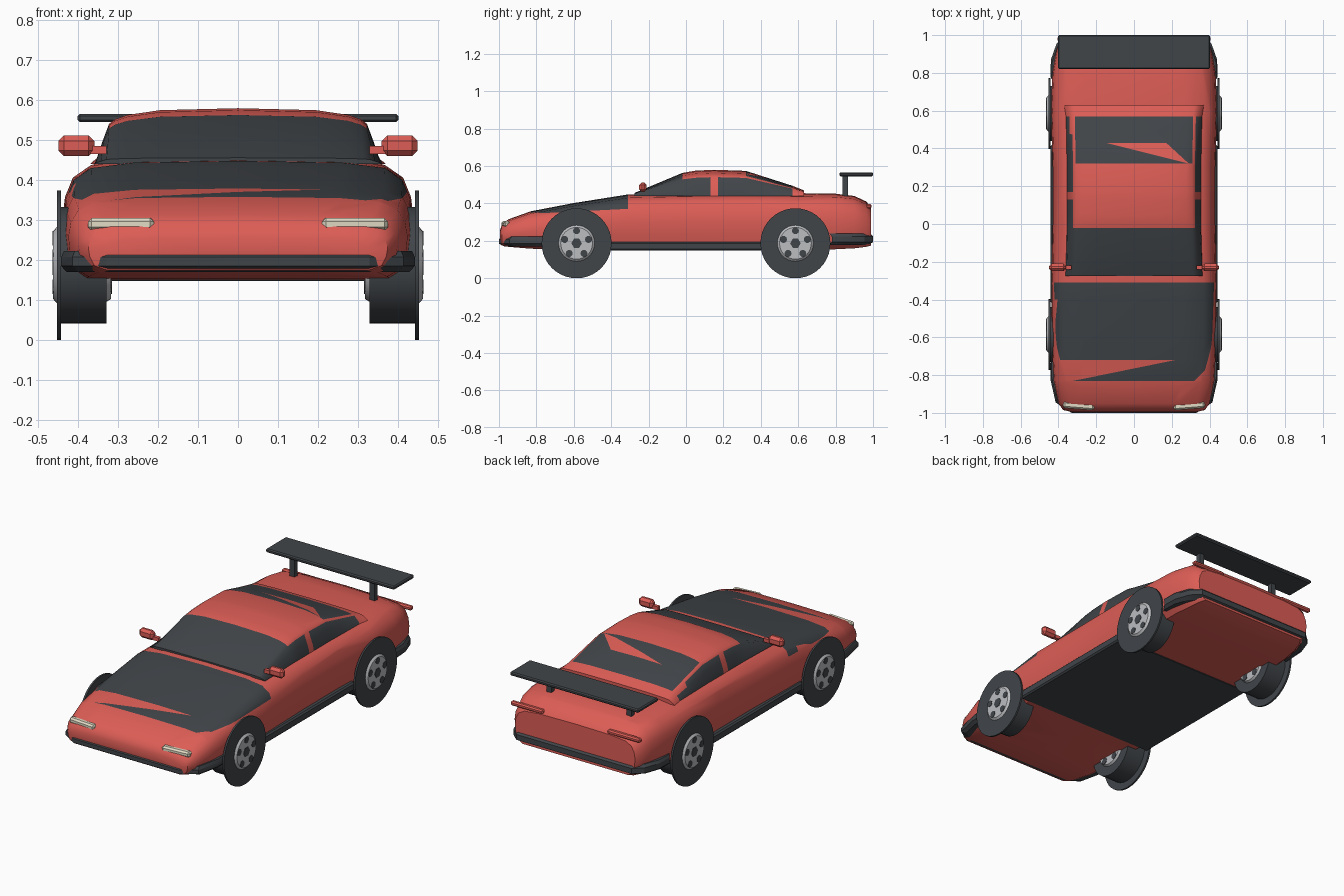
import bpy, bmesh, math
from mathutils import Matrix, Vector

cube = bpy.data.objects.get("Cube")
if cube:
    bpy.data.objects.remove(cube)


def material(name, rgb):
    m = bpy.data.materials.new(name)
    m.use_nodes = True
    m.diffuse_color = (*rgb, 1)
    m.node_tree.nodes["Principled BSDF"].inputs["Base Color"].default_value = (*rgb, 1)
    return m


RED = material("red_paint", (.72, .11, .092))
DARK = material("dark_grey", (.052, .059, .066))
SILVER = material("silver", (.5, .51, .53))
CREAM = material("cream", (.76, .71, .56))


def finish(bm, name, mats, smooth=None):
    bmesh.ops.recalc_face_normals(bm, faces=bm.faces)
    mesh = bpy.data.meshes.new(name)
    bm.to_mesh(mesh)
    bm.free()
    ob = bpy.data.objects.new(name, mesh)
    bpy.context.collection.objects.link(ob)
    for m in mats:
        mesh.materials.append(m)
    if smooth:
        bpy.ops.object.select_all(action='DESELECT')
        ob.select_set(True)
        bpy.context.view_layer.objects.active = ob
        bpy.ops.object.shade_smooth_by_angle(angle=math.radians(smooth))
    return ob


def skin(rings):
    """Join rings of points into a closed tube."""
    bm = bmesh.new()
    loops = [[bm.verts.new(p) for p in ring] for ring in rings]
    n = len(loops[0])
    for a, b in zip(loops, loops[1:]):
        for i in range(n):
            j = (i + 1) % n
            bm.faces.new((a[i], a[j], b[j], b[i]))
    bm.faces.new(loops[0])
    bm.faces.new(loops[-1])
    bmesh.ops.recalc_face_normals(bm, faces=bm.faces)
    return bm


def loft(profile, stations):
    """Symmetric sections along y; each station is y, half width, bottom, top."""
    full = profile + [(-u, v) for u, v in profile[-2:0:-1]]
    return skin([[(u * w, y, b + v * (t - b)) for u, v in full] for y, w, b, t in stations])


def cut(bm, point, normal):
    bmesh.ops.bisect_plane(bm, geom=bm.verts[:] + bm.edges[:] + bm.faces[:], dist=1e-5,
                           plane_co=point, plane_no=normal)


def cut_line(bm, p, q):
    cut(bm, (*p, 0), (q[1] - p[1], p[0] - q[0], 0))


def side(p, q, c):
    """Positive when c lies left of the line p to q, seen from above."""
    return (q[0] - p[0]) * (c.y - p[1]) - (q[1] - p[1]) * (c.x - p[0])


def paint(bm, rule):
    bm.normal_update()
    for f in bm.faces:
        f.material_index = int(rule(f.calc_center_median(), f.normal))


def box(name, lo, hi, mat, bevel=0, turn=0):
    lo, hi = Vector(lo), Vector(hi)
    bm = bmesh.new()
    m = Matrix.Translation((lo + hi) / 2) @ Matrix.Rotation(turn, 4, 'Z') @ Matrix.Diagonal((*(hi - lo), 1))
    bmesh.ops.create_cube(bm, size=1, matrix=m)
    if bevel:
        bmesh.ops.bevel(bm, geom=bm.edges[:], offset=bevel, segments=1, affect='EDGES')
    return finish(bm, name, [mat])


# Body shell with the dark bonnet panel
body_profile = [(0, 0), (.88, 0), (.96, .1), (.99, .3), (1, .5), (.985, .68),
                (.94, .84), (.84, .94), (.6, .985), (0, 1)]
bm = loft(body_profile, [
    (-.995, .33, .19, .255), (-.985, .375, .175, .285), (-.95, .4, .168, .315),
    (-.83, .425, .158, .358), (-.6, .437, .152, .402), (-.31, .438, .15, .448),
    (0, .43, .15, .455), (.3, .43, .15, .458), (.6, .44, .15, .455),
    (.8, .432, .155, .452), (.9, .415, .16, .44), (.965, .395, .168, .41),
    (.99, .375, .175, .375)])
wedge = ((-.32, -.83), (.22, -.72))
corner = ((.32, -.83), (.43, -.72))
edge = ((-.405, -.4), (-.435, -.72))
for y in (-.83, -.72, -.4, -.31):
    cut(bm, (0, y, 0), (0, 1, 0))
for line in (wedge, corner, edge):
    cut_line(bm, *line)
cut(bm, (0, -.83, .345), (0, -.05, 1))


def bonnet(c, n):
    if not -.83 < c.y < -.31 or c.z < .345 + (c.y + .83) * .05:
        return False
    if c.y < -.72:
        return side(*wedge, c) < 0 < side(*corner, c)
    return c.y > -.4 or side(*edge, c) > 0


paint(bm, bonnet)
finish(bm, "body", [RED, DARK], 35)

# Cabin: dark glass with red roof, pillars, rails and rear lip
cabin_profile = [(0, 0), (1, 0), (.985, .2), (.95, .45), (.91, .72), (.87, .8),
                 (.78, .88), (.55, .965), (0, 1)]
bm = loft(cabin_profile, [
    (-.275, .362, .44, .456), (-.02, .355, .44, .563), (.05, .355, .44, .575),
    (.15, .355, .44, .58), (.32, .355, .44, .574), (.57, .36, .44, .494),
    (.63, .37, .44, .47)])
flash_low, flash_high = ((-.15, .43), (.29, .32)), ((.17, .43), (.29, .32))
for y in (.13, .17, .43):
    cut(bm, (0, y, 0), (0, 1, 0))
for line in (flash_low, flash_high):
    cut_line(bm, *line)


def glass(c, n):
    if c.y < -.02:
        return True
    if c.y > .57:
        return False
    if c.y < .32:
        return n.z < .6 and not .13 < c.y < .17
    if n.z > .6 and abs(c.x) > .3:
        return False
    flash = c.y < .43 and side(*flash_low, c) > 0 > side(*flash_high, c)
    return not flash


paint(bm, glass)
finish(bm, "cabin", [RED, DARK], 35)


# Bumpers wrapped around both ends
def bumper(name, half, z0, z1):
    outline = half + [(-x, y) for x, y in reversed(half)]
    layers = [(z0, .97), (z0 + .015, 1), (z1 - .015, 1), (z1, .985)]
    finish(skin([[(x * s, y * s, z) for x, y in outline] for z, s in layers]), name, [DARK], 25)


bumper("front_bumper", [(.33, -1), (.415, -.945), (.443, -.82), (.443, -.74)], .17, .222)
bumper("rear_bumper", [(.36, 1), (.41, .955), (.44, .87), (.443, .78)], .178, .238)

# Floor panel with side sills
box("floor_and_sills", (-.442, -.42, .147), (.442, .42, .195), DARK, .008)

# Rear wing
box("wing_blade", (-.402, .82, .545), (.402, 1, .566), DARK, .006)


# Wheels
def disc(name, x0, x1, r, y, z, mat, sides=32, r1=None, smooth=30):
    bm = bmesh.new()
    m = Matrix.Translation(((x0 + x1) / 2, y, z)) @ Matrix.Rotation(math.pi / 2, 4, 'Y')
    if x1 < x0:
        m = m @ Matrix.Rotation(math.pi, 4, 'X')
    bmesh.ops.create_cone(bm, cap_ends=True, segments=sides, radius1=r,
                          radius2=r if r1 is None else r1, depth=abs(x1 - x0), matrix=m)
    return finish(bm, name, [mat], smooth)


for s, hand in ((1, "left"), (-1, "right")):
    for y, end in ((-.585, "front"), (.585, "rear")):
        tag, z = end + "_" + hand, .187
        disc("tyre_" + tag, s * .33, s * .448, .146, y, z, DARK)
        disc("tyre_wall_" + tag, s * .443, s * .453, z, y, z, DARK, 40)
        disc("hub_" + tag, s * .45, s * .463, .1, y, z, SILVER, 32, .085)
        disc("inner_hub_" + tag, s * .335, s * .318, .095, y, z, SILVER, 32, .085)
        for x0, x1, face in ((.46, .465, "outer"), (.32, .316, "inner")):
            disc(face + "_cap_" + tag, s * x0, s * x1, .028, y, z, DARK, 6)
            for k in range(5):
                a = math.tau * k / 5
                disc(face + "_hole_" + tag, s * x0, s * x1, .019,
                     y + .067 * math.sin(a), z + .067 * math.cos(a), DARK, 10)

    # Paired fittings
    def pair(name, x0, x1, y0, y1, z0, z1, mat, bevel=0, turn=0):
        xs = sorted((s * x0, s * x1))
        box(name + "_" + hand, (xs[0], y0, z0), (xs[1], y1, z1), mat, bevel, s * turn)

    pair("mirror", .36, .45, -.25, -.21, .46, .512, RED, .014)
    pair("mirror_arm", .33, .37, -.24, -.22, .465, .485, RED)
    pair("headlight", .21, .375, -.98, -.945, .273, .305, CREAM, .009, .08)
    pair("tail_light", .2, .405, .965, .992, .372, .396, RED, .007)
    pair("wing_post", .235, .265, .838, .865, .43, .55, DARK)
